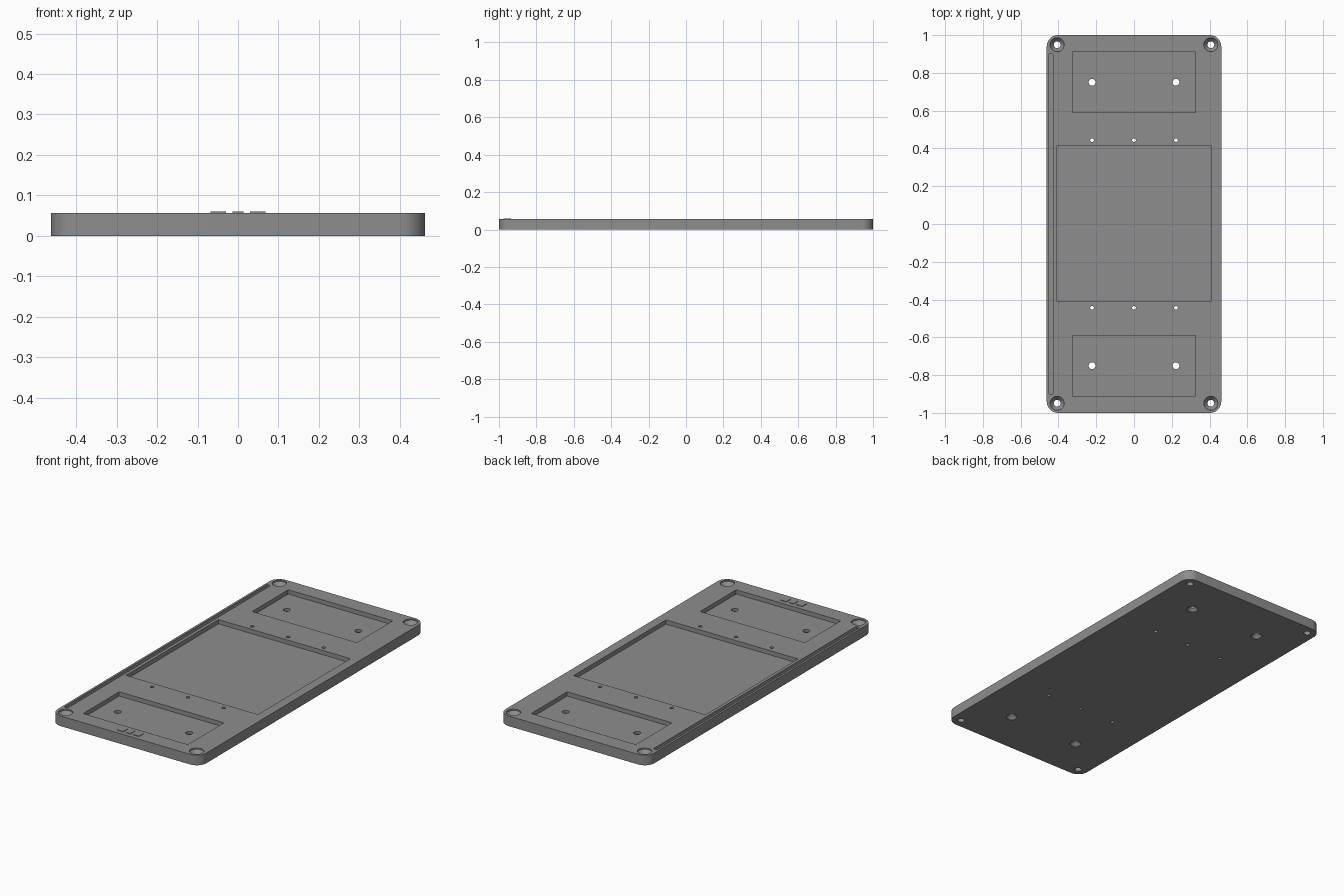
import bpy, bmesh, math

if "Cube" in bpy.data.objects:
    bpy.data.objects.remove(bpy.data.objects["Cube"])

H = 0.057            # plate thickness
FLOOR = H - 0.024    # pocket floor height

grey = bpy.data.materials.new("mid grey")
grey.diffuse_color = (0.27, 0.27, 0.27, 1)
grey.use_nodes = True
grey.node_tree.nodes["Principled BSDF"].inputs["Base Color"].default_value = grey.diffuse_color


def make(name, bm):
    bmesh.ops.recalc_face_normals(bm, faces=bm.faces)
    me = bpy.data.meshes.new(name)
    bm.to_mesh(me)
    bm.free()
    me.materials.append(grey)
    ob = bpy.data.objects.new(name, me)
    bpy.context.collection.objects.link(ob)
    return ob


def box(name, x0, x1, y0, y1, z0, z1):
    bm = bmesh.new()
    bmesh.ops.create_cube(bm, size=1)
    for v in bm.verts:
        v.co.x = x0 if v.co.x < 0 else x1
        v.co.y = y0 if v.co.y < 0 else y1
        v.co.z = z0 if v.co.z < 0 else z1
    return make(name, bm)


def lathe(name, x, y, profile, n=32):
    """Closed solid turned from (radius, z) pairs."""
    bm = bmesh.new()
    rings = [[bm.verts.new((x + r * math.cos(2 * math.pi * i / n),
                            y + r * math.sin(2 * math.pi * i / n), z))
              for i in range(n)] for r, z in profile]
    for a, b in zip(rings, rings[1:]):
        for i in range(n):
            j = (i + 1) % n
            bm.faces.new((a[i], a[j], b[j], b[i]))
    bm.faces.new(rings[0][::-1])
    bm.faces.new(rings[-1])
    return make(name, bm)


# Plate with rounded vertical corners
plate = box("base_plate", -0.462, 0.462, -1, 1, 0, H)
bm = bmesh.new()
bm.from_mesh(plate.data)
upright = [e for e in bm.edges if abs(e.verts[0].co.z - e.verts[1].co.z) > 0.01]
bmesh.ops.bevel(bm, geom=upright, offset=0.06, segments=12, profile=0.5, affect='EDGES')
bm.to_mesh(plate.data)
bm.free()

# Recessed pockets and the long side groove
cutters = [box("centre_pocket", -0.41, 0.41, -0.408, 0.412, FLOOR, H + 0.05),
           box("side_groove", -0.45, -0.428, -0.9, 0.9, FLOOR, H + 0.05)]
for s in (-1, 1):
    y0, y1 = sorted((0.59 * s, 0.91 * s))
    cutters.append(box("end_pocket", -0.325, 0.325, y0, y1, FLOOR, H + 0.05))
    # Countersunk corner screw holes
    for t in (-1, 1):
        cutters.append(lathe("corner_hole", 0.407 * t, 0.949 * s,
                             [(0.018, -0.05), (0.018, 0.028), (0.037, 0.05), (0.037, H + 0.05)]))
        # Pocket screw holes, countersunk from below
        cutters.append(lathe("pocket_hole", 0.222 * t, 0.75 * s,
                             [(0.03, -0.05), (0.03, 0.004), (0.018, 0.018), (0.018, H + 0.05)]))
    # Row of small holes
    for x in (-0.222, 0, 0.222):
        cutters.append(lathe("small_hole", x, 0.444 * s,
                             [(0.01, -0.05), (0.01, H + 0.05)], 20))

for c in cutters:
    m = plate.modifiers.new("cut", 'BOOLEAN')
    m.operation, m.solver, m.object = 'DIFFERENCE', 'EXACT', c
bpy.context.view_layer.objects.active = plate
plate.select_set(True)
for m in list(plate.modifiers):
    bpy.ops.object.modifier_apply(modifier=m.name)
for c in cutters:
    bpy.data.objects.remove(c)
bpy.ops.object.select_all(action='DESELECT')
plate.select_set(True)
bpy.ops.object.shade_smooth_by_angle(angle=math.radians(30))

# Small plain raised bars near the front edge
for i, (x0, x1) in enumerate([(-0.068, -0.03), (-0.014, 0.014), (0.03, 0.068)]):
    box("raised_bar_%d" % (i + 1), x0, x1, -0.975, -0.935, H - 0.004, H + 0.003)
